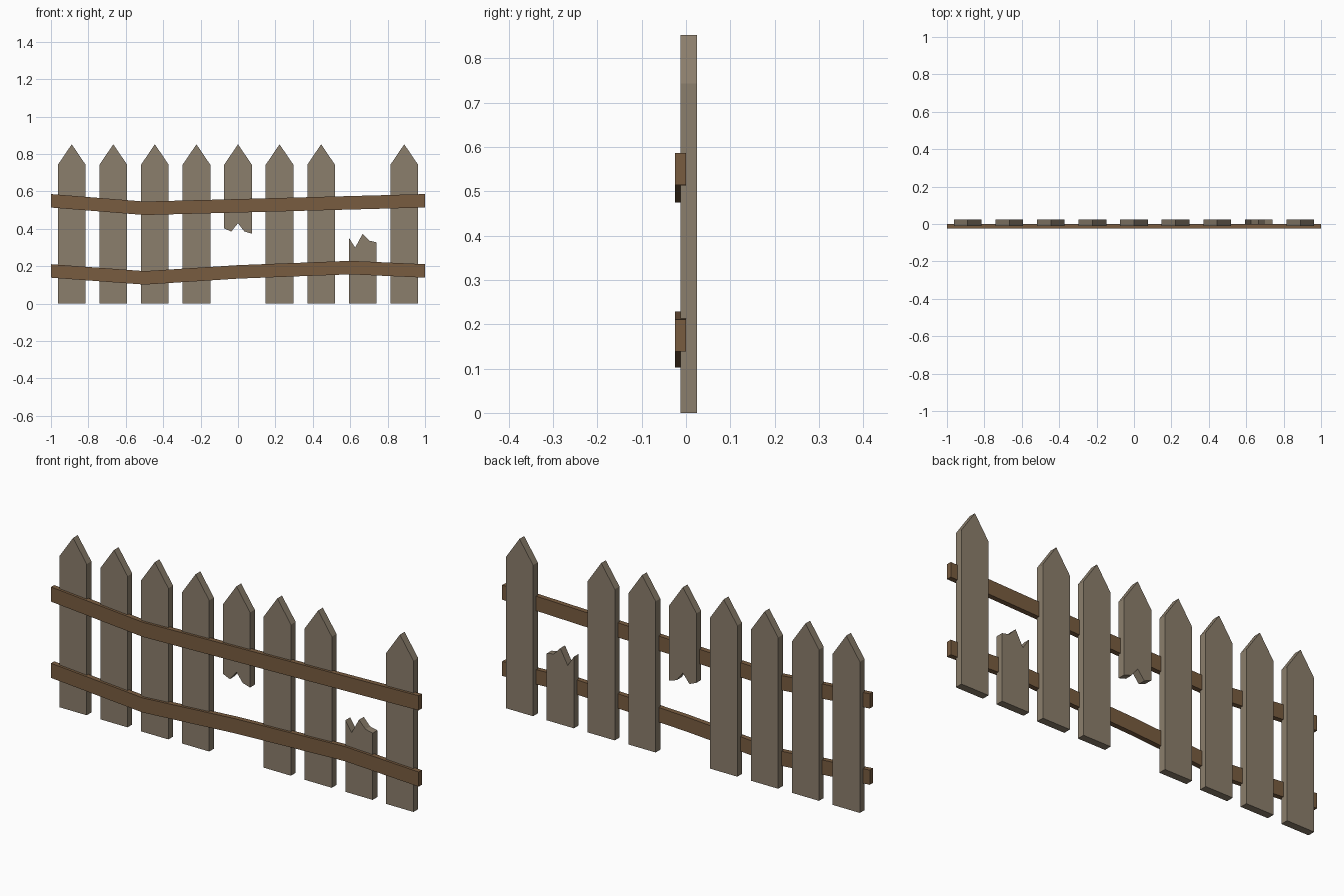
import bpy
import bmesh

if "Cube" in bpy.data.objects:
    bpy.data.objects.remove(bpy.data.objects["Cube"])


def material(name, rgb):
    m = bpy.data.materials.new(name)
    m.diffuse_color = (*rgb, 1)
    m.use_nodes = True
    m.node_tree.nodes["Principled BSDF"].inputs["Base Color"].default_value = m.diffuse_color
    return m


def slab(name, outline, y0, y1, mat):
    """Extrude an x-z outline from y0 to y1."""
    bm = bmesh.new()
    face = bm.faces.new([bm.verts.new((x, y0, z)) for x, z in outline])
    ext = bmesh.ops.extrude_face_region(bm, geom=[face])
    verts = [g for g in ext["geom"] if isinstance(g, bmesh.types.BMVert)]
    bmesh.ops.translate(bm, verts=verts, vec=(0, y1 - y0, 0))
    bmesh.ops.recalc_face_normals(bm, faces=bm.faces)
    me = bpy.data.meshes.new(name)
    bm.to_mesh(me)
    bm.free()
    me.materials.append(mat)
    ob = bpy.data.objects.new(name, me)
    bpy.context.collection.objects.link(ob)
    return ob


grey_wood = material("weathered_wood", (0.26, 0.21, 0.15))
brown_wood = material("brown_wood", (0.19, 0.107, 0.051))

# Picket outlines: whole, snapped off below, snapped off above
HW, SHOULDER, TIP = 0.074, 0.743, 0.852
point = [(HW, SHOULDER), (0, TIP), (-HW, SHOULDER)]
base = [(-HW, 0), (HW, 0)]
torn_bottom = [(-HW, 0.402), (-0.036, 0.386), (0, 0.43), (0.034, 0.386), (HW, 0.374)]
torn_top = [(HW, 0.328), (0.035, 0.337), (0, 0.374), (-0.04, 0.3), (-HW, 0.352)]

# Nine evenly spaced pickets, two of them broken
for i in range(9):
    x = (i - 4) * 2 / 9
    if i == 4:
        name, shape = "hanging_broken_picket", torn_bottom + point
    elif i == 7:
        name, shape = "broken_picket_stump", base + torn_top
    else:
        name, shape = f"picket_{i + 1}", base + point
    slab(name, [(x + px, pz) for px, pz in shape], -0.012, 0.0245, grey_wood)

# Sagging rails: centre line thickened up and down
rails = {
    "upper_rail": [(-1, 0.55), (-0.5, 0.51), (1, 0.55)],
    "lower_rail": [(-1, 0.175), (-0.5, 0.138), (0, 0.17), (0.6, 0.193), (1, 0.175)],
}
for name, line in rails.items():
    lower = [(x, z - 0.036) for x, z in line]
    upper = [(x, z + 0.036) for x, z in reversed(line)]
    slab(name, lower + upper, -0.0245, 0.0, brown_wood)
